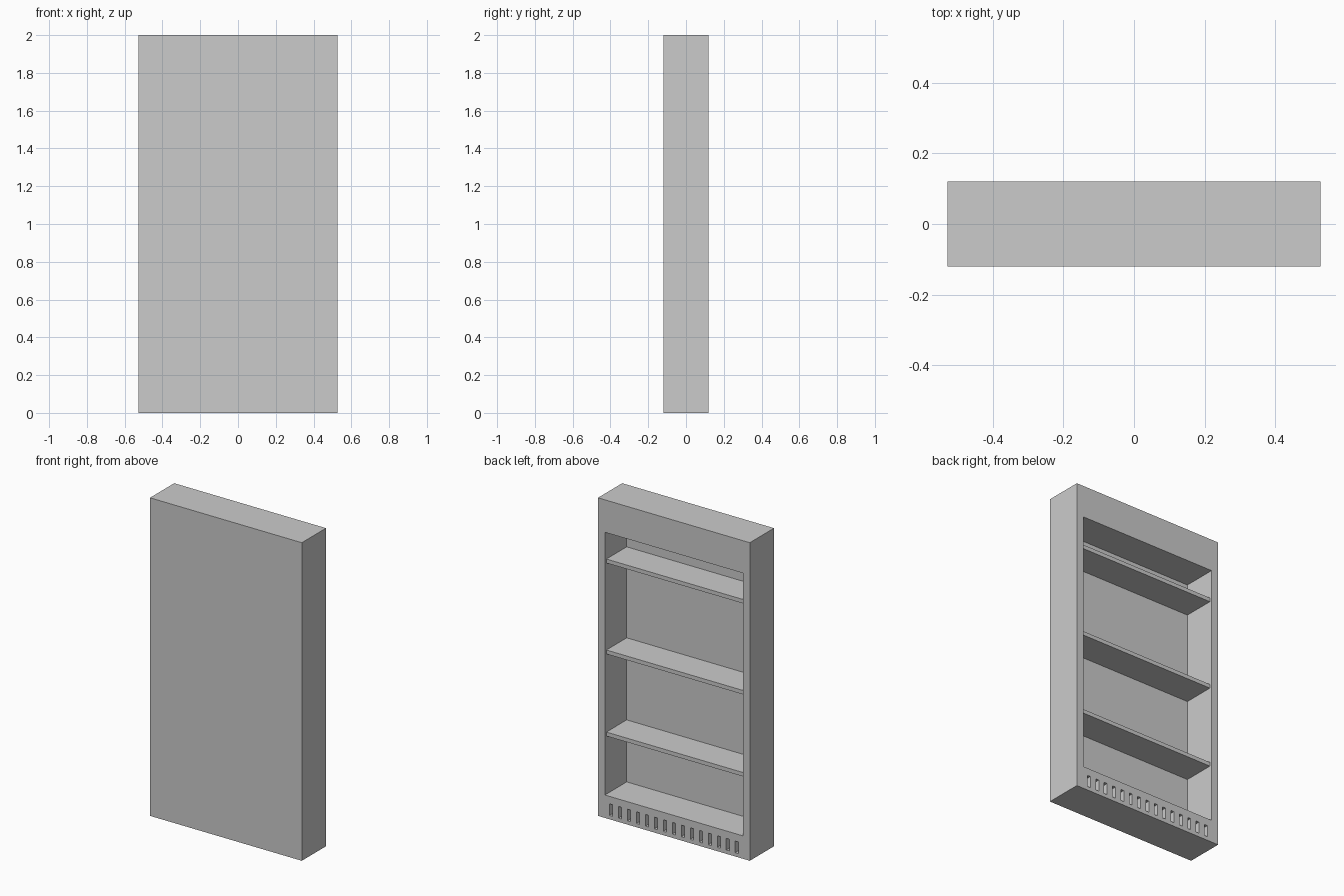
import bpy
import bmesh
from mathutils import Matrix

if "Cube" in bpy.data.objects:
    bpy.data.objects.remove(bpy.data.objects["Cube"])

W, D, H = 1.056, 0.24, 2.0
BACK = D / 2
OPEN_X, OPEN_Z0, OPEN_Z1 = 0.48, 0.144, 1.796
PANEL_Y = -0.096


def boxes(name, bounds):
    """One object made of axis-aligned boxes given as (x0, x1, y0, y1, z0, z1)."""
    bm = bmesh.new()
    for x0, x1, y0, y1, z0, z1 in bounds:
        centre = ((x0 + x1) / 2, (y0 + y1) / 2, (z0 + z1) / 2)
        size = (x1 - x0, y1 - y0, z1 - z0, 1)
        bmesh.ops.create_cube(bm, size=1, matrix=Matrix.Translation(centre) @ Matrix.Diagonal(size))
    mesh = bpy.data.meshes.new(name)
    bm.to_mesh(mesh)
    bm.free()
    ob = bpy.data.objects.new(name, mesh)
    bpy.context.collection.objects.link(ob)
    return ob


# Cabinet body
cabinet = boxes("cabinet_body", [(-W / 2, W / 2, -BACK, BACK, 0, H)])

# Cutters: shelf opening and the row of vent slots below it
cuts = [(-OPEN_X, OPEN_X, PANEL_Y, BACK + 0.05, OPEN_Z0, OPEN_Z1)]
for i in range(15):
    x = (i - 7) * 0.0625
    cuts.append((x - 0.011, x + 0.011, BACK - 0.04, BACK + 0.05, 0.024, 0.097))
cutter = boxes("opening_cutter", cuts)
cutter.hide_render = True

mod = cabinet.modifiers.new("openings", 'BOOLEAN')
mod.operation = 'DIFFERENCE'
mod.solver = 'EXACT'
mod.object = cutter
bpy.context.view_layer.objects.active = cabinet
bpy.ops.object.modifier_apply(modifier=mod.name)
bpy.data.objects.remove(cutter)

# Shelves, set slightly back from the open face
for i, top in enumerate((0.534, 1.05, 1.622)):
    boxes(f"shelf_{i + 1}", [(-OPEN_X, OPEN_X, PANEL_Y, BACK - 0.015, top - 0.025, top)])
